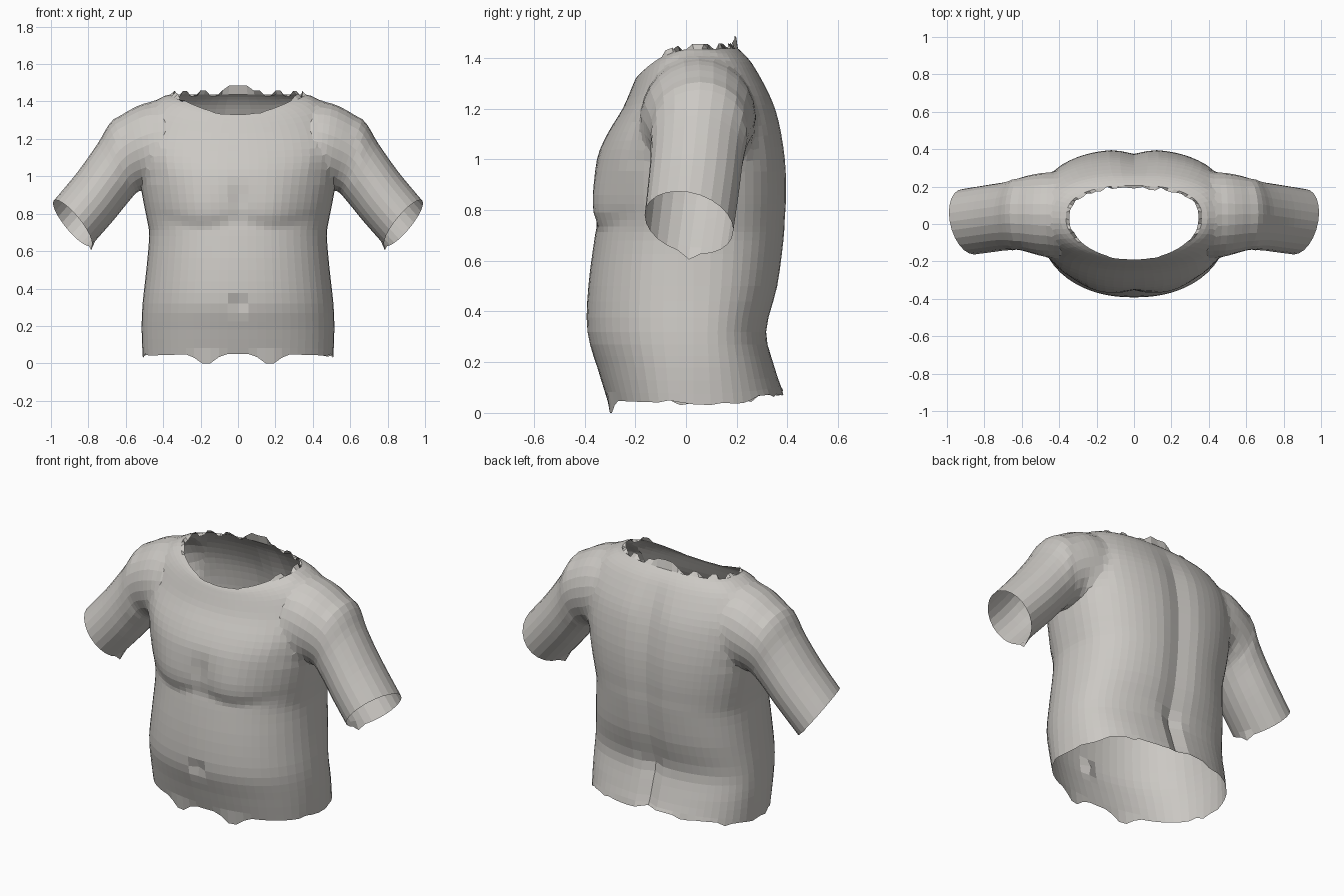
import bpy, bmesh, math, random
from mathutils import Vector

random.seed(4)
if "Cube" in bpy.data.objects:
    bpy.data.objects.remove(bpy.data.objects["Cube"])

cloth = bpy.data.materials.new("warm light grey")
cloth.use_nodes = True
cloth.diffuse_color = (0.6, 0.58, 0.55, 1)
cloth.node_tree.nodes["Principled BSDF"].inputs["Base Color"].default_value = (0.6, 0.58, 0.55, 1)


def resample(keys, steps):
    """Smooth in-between rows through the key rows."""
    rows = []
    for i in range(len(keys) - 1):
        a, b = keys[max(i - 1, 0)], keys[i]
        c, d = keys[i + 1], keys[min(i + 2, len(keys) - 1)]
        for s in range(steps):
            t = s / steps
            rows.append([q + 0.5 * t * (r - p + t * (2*p - 5*q + 4*r - u + t * (3*(q - r) + u - p)))
                         for p, q, r, u in zip(a, b, c, d)])
    return rows + [list(keys[-1])]


def loft(name, rings):
    """Closed tube whose ends are fans; returns the object and fan centres."""
    bm = bmesh.new()
    loops = [[bm.verts.new(p) for p in ring] for ring in rings]
    n = len(loops[0])
    for lo, hi in zip(loops, loops[1:]):
        for i in range(n):
            j = (i + 1) % n
            bm.faces.new((lo[i], lo[j], hi[j], hi[i]))
    centres = []
    for loop in (loops[0], loops[-1]):
        mid = sum((v.co for v in loop), Vector()) / n
        centres.append(mid)
        hub = bm.verts.new(mid)
        for i in range(n):
            bm.faces.new((loop[i], loop[(i + 1) % n], hub))
    bmesh.ops.recalc_face_normals(bm, faces=bm.faces)
    mesh = bpy.data.meshes.new(name)
    bm.to_mesh(mesh)
    bm.free()
    mesh.materials.append(cloth)
    ob = bpy.data.objects.new(name, mesh)
    bpy.context.collection.objects.link(ob)
    return ob, centres


def bump(v, centre, width):
    return math.exp(-((v - centre) / width) ** 2)


def ramp(v, lo, hi):
    return min(1, max(0, (v - lo) / (hi - lo)))


# Torso rows: half width, front y, back y, front z, side z, back z
torso_keys = [
    (.51, -.31, .385, .05, .04, .08), (.515, -.35, .35, .18, .18, .18),
    (.51, -.39, .32, .32, .32, .32), (.49, -.385, .365, .5, .5, .5),
    (.475, -.362, .39, .68, .68, .68), (.485, -.35, .395, .76, .76, .76),
    (.505, -.355, .4, .86, .86, .86), (.53, -.35, .395, 1.0, 1.0, 1.0),
    (.55, -.31, .37, 1.1, 1.12, 1.15), (.54, -.25, .335, 1.2, 1.25, 1.25),
    (.49, -.215, .275, 1.28, 1.365, 1.36), (.42, -.2, .235, 1.315, 1.42, 1.41),
    (.345, -.19, .195, 1.33, 1.44, 1.445)]
SIDES = 60
rings = []
for w, yf, yb, zf, zs, zb in resample(torso_keys, 3):
    ring = []
    for k in range(SIDES):
        a = 2 * math.pi * k / SIDES
        a += 0.1 * math.sin(2 * a)
        c, s = math.cos(a), math.sin(a)
        back = s > 0
        p = 0.8 if back else 0.9 + 0.1 * ramp(zs, 1.1, 1.4)
        x = w * math.copysign(abs(c) ** p, c)
        y = 0.03 + ((yb if back else yf) - 0.03) * abs(s) ** p
        z = zs + ((zb if back else zf) - zs) * s * s
        if back:      # spine hollow and lower crease
            y -= 0.025 * bump(x, 0, .07) * ramp(z, .25, .35) * ramp(z, 1.42, 1.2)
            y -= 0.03 * bump(x, 0, .025) * ramp(z, .36, .3)
        else:         # chest swell with curved lower edge, breastbone groove, navel
            edge = .73 + 1.2 * (abs(x) - .19) ** 2
            swell = ramp(z, edge - .01, edge + .05) * bump(max(z, .82), .82, .14)
            y -= 0.028 * swell * bump(abs(x), .2, .16) * abs(s)
            y += 0.012 * bump(x, 0, .03) * bump(z, .88, .07)
            y += 0.03 * bump(x, 0, .025) * bump(z, .31, .03)
        ring.append(Vector((x, y, z)))
    rings.append(ring)

# Ragged hem and neckline
for v in rings[0]:
    if v.y < -.1:
        v.z -= .05 * max(0, 1 - abs(abs(v.x) - .17) / .1)
    else:
        v.z += random.uniform(-.012, .012)
low = min(v.z for v in rings[0])
for v in rings[0]:
    if v.z < low + .012:
        v.z = 0
for k, v in enumerate(rings[-1]):
    if v.y > -.08:
        v.z += .015 if k % 4 < 2 else -.015
        v.y += random.uniform(-.012, .012)
for k in (-1, 0, 1):
    rings[-1][SIDES // 4 + k].z = 1.485
body, cuts = loft("shirt", rings)

# Sleeve rows: top x, top z, bottom x, bottom z, middle y, half depth
sleeve_keys = [
    (.38, 1.385, .38, 1.0, .05, .22), (.5, 1.405, .45, .93, .05, .235),
    (.665, 1.305, .53, .92, .055, .205), (.75, 1.175, .58, .87, .045, .185),
    (.86, 1.02, .67, .76, .03, .18), (.985, .87, .785, .63, .012, .175)]
sleeves = []
for side in (-1, 1):
    tube = []
    for tx, tz, bx, bz, my, depth in resample(sleeve_keys, 4):
        ring = []
        for k in range(24):
            a = 2 * math.pi * k / 24
            h, d = (1 + math.cos(a)) / 2, math.sin(a)
            reach = .03 * d * ramp(tx, .8, .985)
            ring.append(Vector((side * (bx + (tx - bx) * h + reach),
                                my + depth * d, bz + (tz - bz) * h - reach)))
        tube.append(ring)
    tube[-1][12].z -= .025
    sleeve, ends = loft("sleeve", tube)
    cuts.append(ends[1])
    sleeves.append(sleeve)
    mod = body.modifiers.new("join", "BOOLEAN")
    mod.operation = "UNION"
    mod.solver = "EXACT"
    mod.object = sleeve

# Fuse, open the ends, and soften the shoulder seams
bpy.context.view_layer.update()
graph = bpy.context.evaluated_depsgraph_get()
fused = bpy.data.meshes.new_from_object(body.evaluated_get(graph))
body.modifiers.clear()
for sleeve in sleeves:
    bpy.data.objects.remove(sleeve)
bm = bmesh.new()
bm.from_mesh(fused)
hubs = [v for v in bm.verts if any((v.co - c).length < .002 for c in cuts)]
bmesh.ops.delete(bm, geom=hubs, context="VERTS")
bmesh.ops.remove_doubles(bm, verts=bm.verts, dist=.008)
seam = [v for v in bm.verts if .4 < abs(v.co.x) < .64 and v.co.z > .98 and not v.is_boundary]
for _ in range(5):
    bmesh.ops.smooth_vert(bm, verts=seam, factor=.5, use_axis_x=True, use_axis_y=True, use_axis_z=True)
bmesh.ops.recalc_face_normals(bm, faces=bm.faces)
bm.to_mesh(fused)
bm.free()
fused.materials.clear()
fused.materials.append(cloth)
for f in fused.polygons:
    f.material_index = 0
    f.use_smooth = False
body.data = fused
